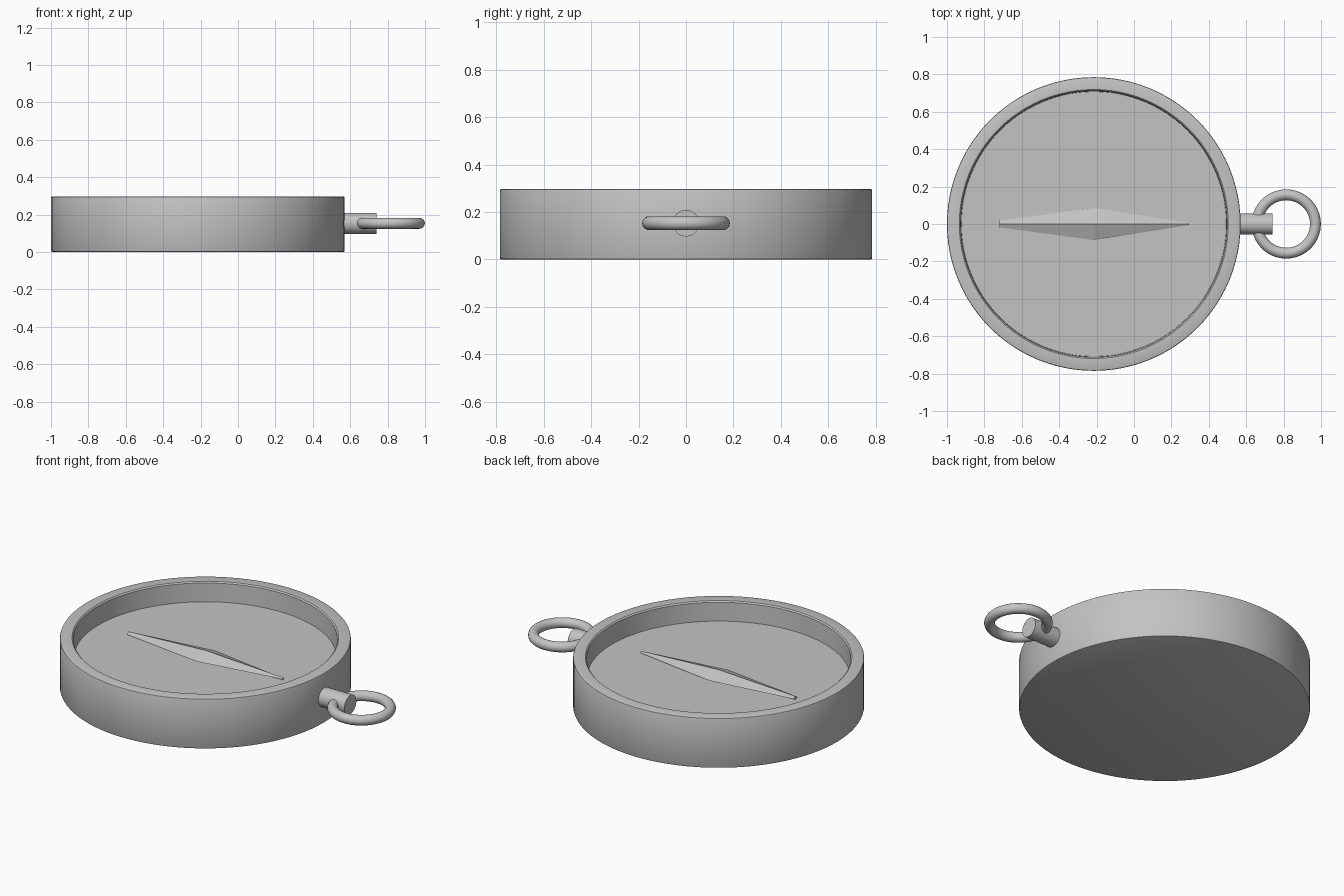
import bpy, bmesh, math

if "Cube" in bpy.data.objects:
    bpy.data.objects.remove(bpy.data.objects["Cube"])

CX = -0.215          # centre of the case
SEG = 96

grey = bpy.data.materials.new("plain grey")
grey.diffuse_color = (0.55, 0.55, 0.55, 1)
grey.use_nodes = True
grey.node_tree.nodes["Principled BSDF"].inputs["Base Color"].default_value = grey.diffuse_color


def finish(obj, name, smooth=True):
    obj.name = name
    obj.data.materials.append(grey)
    bpy.ops.object.select_all(action='DESELECT')
    obj.select_set(True)
    bpy.context.view_layer.objects.active = obj
    if smooth:
        bpy.ops.object.shade_smooth_by_angle(angle=math.radians(40))


def mesh_object(bm, name, smooth=True):
    bmesh.ops.recalc_face_normals(bm, faces=bm.faces)
    mesh = bpy.data.meshes.new(name)
    bm.to_mesh(mesh)
    bm.free()
    obj = bpy.data.objects.new(name, mesh)
    bpy.context.collection.objects.link(obj)
    finish(obj, name, smooth)
    return obj


# Round case: lathed outline with softened edges and a recessed dial
b = 0.007
outline = [(0, 0), (0.785 - b, 0), (0.785 - 0.3 * b, 0.3 * b), (0.785, b),
           (0.785, 0.297 - b), (0.785 - 0.3 * b, 0.297 - 0.3 * b),
           (0.785 - b, 0.297), (0.712 + b, 0.297),
           (0.712, 0.297 - b), (0.708, 0.18), (0, 0.18)]
bm = bmesh.new()
verts = [bm.verts.new((r, 0, z)) for r, z in outline]
edges = [bm.edges.new(p) for p in zip(verts, verts[1:])]
bmesh.ops.spin(bm, geom=verts + edges, cent=(0, 0, 0), axis=(0, 0, 1),
               angle=math.tau, steps=SEG)
bmesh.ops.remove_doubles(bm, verts=bm.verts, dist=1e-5)
case = mesh_object(bm, "case")
case.location.x = CX

# Needle: long diamond with a raised ridge and blunt tips
bm = bmesh.new()
rings = []
for x, w, h in [(-0.72, 0.018, 0.010), (CX, 0.086, 0.033), (0.295, 0.006, 0.008)]:
    rings.append([bm.verts.new(p) for p in
                  [(x, -w, 0.188), (x, 0, 0.188 + h), (x, w, 0.188), (x, 0, 0.172)]])
for a, c in zip(rings, rings[1:]):
    for i in range(4):
        j = (i + 1) % 4
        bm.faces.new((a[i], a[j], c[j], c[i]))
bm.faces.new(rings[0])
bm.faces.new(rings[-1])
mesh_object(bm, "needle", smooth=False)

# Stem on the side of the case
bpy.ops.mesh.primitive_cylinder_add(vertices=32, radius=0.056, depth=0.2,
                                    location=(0.64, 0, 0.153),
                                    rotation=(0, math.pi / 2, 0))
finish(bpy.context.object, "stem")

# Hanging ring through the stem
bpy.ops.mesh.primitive_torus_add(major_radius=0.156, minor_radius=0.029,
                                 major_segments=64, minor_segments=20,
                                 location=(0.814, 0, 0.153))
finish(bpy.context.object, "hanging_ring")
